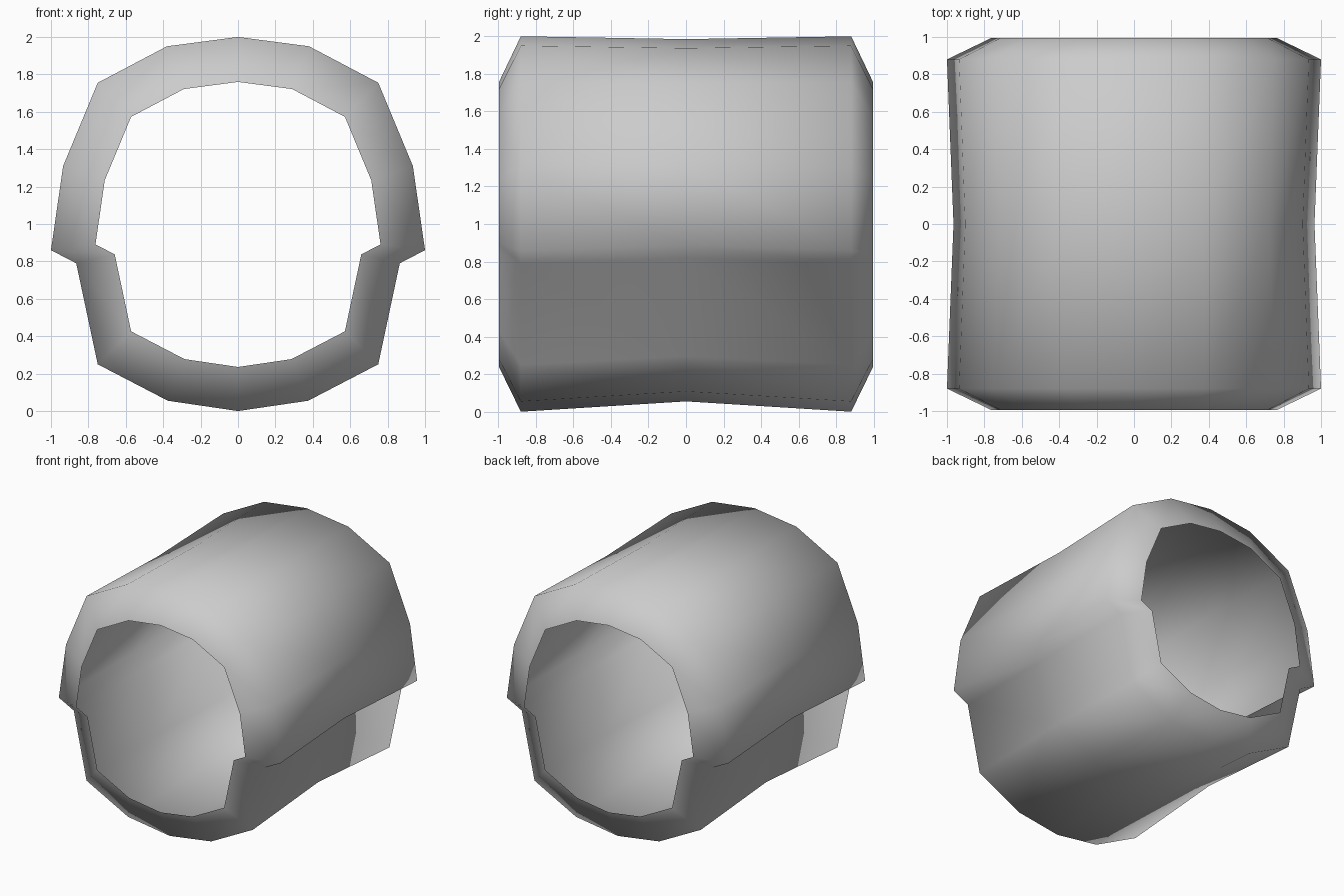
import bpy, bmesh

old = bpy.data.objects.get("Cube")
if old:
    bpy.data.objects.remove(old, do_unlink=True)

# Single grey material
grey = bpy.data.materials.new("plain grey")
grey.use_nodes = True
colour = (0.6, 0.6, 0.6, 1.0)
grey.diffuse_color = colour
grey.node_tree.nodes["Principled BSDF"].inputs["Base Color"].default_value = colour

# Half outline (x, z) from top to bottom, with the ledge on the side
half = [(0, 2.0), (0.38, 1.95), (0.75, 1.755), (0.935, 1.31), (1.0, 0.86),
        (0.865, 0.79), (0.75, 0.25), (0.375, 0.055), (0, 0.0)]
outline = half + [(-x, z) for x, z in half[-2:0:-1]]

# Cross-sections along the tube: (y, scale, height of the scaling centre)
END, SHOULDER = 0.995, 0.88
sections = [(-END, 0.762, 0.99), (-SHOULDER, 1.0, 0.99), (0.0, 0.965, 1.57),
            (SHOULDER, 1.0, 0.99), (END, 0.762, 0.99)]

# Open shell: waisted tube with a bevelled lip at each end
bm = bmesh.new()
rings = [[bm.verts.new((x * s, y, c + (z - c) * s)) for x, z in outline]
         for y, s, c in sections]
n = len(outline)
for a, b in zip(rings, rings[1:]):
    for i in range(n):
        j = (i + 1) % n
        face = bm.faces.new((a[i], b[i], b[j], a[j]))
        face.smooth = True

# Make every face point outwards
bm.normal_update()
top = max(bm.faces, key=lambda f: f.calc_center_median().z)
if top.normal.z < 0:
    bmesh.ops.reverse_faces(bm, faces=bm.faces[:])

mesh = bpy.data.meshes.new("tube_shell")
bm.to_mesh(mesh)
bm.free()
mesh.materials.append(grey)
tube = bpy.data.objects.new("tube_shell", mesh)
bpy.context.collection.objects.link(tube)
